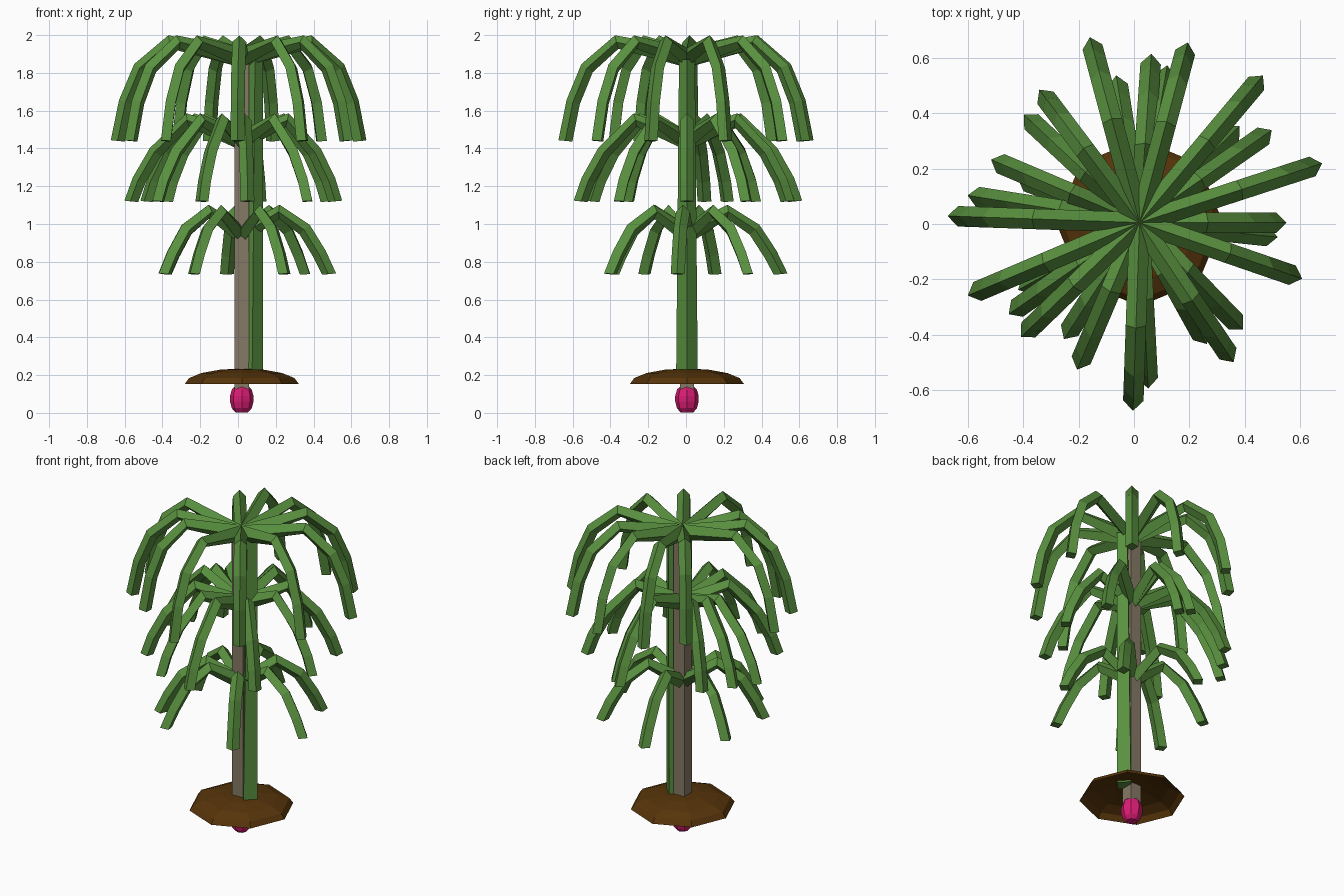
import bpy
import bmesh
import math
from mathutils import Vector

cube = bpy.data.objects.get("Cube")
if cube:
    bpy.data.objects.remove(cube, do_unlink=True)

CENTRE = Vector((0.02, 0.005, 0))


def material(name, rgb):
    mat = bpy.data.materials.new(name)
    mat.use_nodes = True
    mat.diffuse_color = (*rgb, 1)
    mat.node_tree.nodes["Principled BSDF"].inputs["Base Color"].default_value = (*rgb, 1)
    return mat


green = material("leaf green", (0.10, 0.28, 0.05))
brown = material("soil brown", (0.095, 0.035, 0.003))
grey = material("trunk grey brown", (0.24, 0.195, 0.13))
pink = material("bulb pink", (0.70, 0.012, 0.17))


def finish(name, bm, mat):
    bmesh.ops.recalc_face_normals(bm, faces=bm.faces[:])
    mesh = bpy.data.meshes.new(name)
    bm.to_mesh(mesh)
    bm.free()
    mesh.materials.append(mat)
    obj = bpy.data.objects.new(name, mesh)
    bpy.context.collection.objects.link(obj)


def loft(bm, rings, cap_start=True):
    """Skin a list of point rings, in order, with quads."""
    loops = [[bm.verts.new(p) for p in ring] for ring in rings]
    for a, b in zip(loops, loops[1:]):
        n = len(a)
        for i in range(n):
            bm.faces.new((a[i], a[(i + 1) % n], b[(i + 1) % n], b[i]))
    if cap_start:
        bm.faces.new(loops[0][::-1])
    bm.faces.new(loops[-1])


def ring(radius, z, sides, x=0.0, turn=0.0):
    angles = [turn + math.tau * i / sides for i in range(sides)]
    return [CENTRE + Vector((x + radius * math.cos(a), radius * math.sin(a), z))
            for a in angles]


def turned(name, profile, sides, mat, cap_start=True):
    bm = bmesh.new()
    loft(bm, [ring(r, z, sides) for r, z in profile], cap_start)
    finish(name, bm, mat)


def add_frond(bm, path, angle, reach, size=0.037):
    """Drooping diamond-section leaf along a path of (distance, height)."""
    out = Vector((math.cos(angle), math.sin(angle), 0))
    side = Vector((-out.y, out.x, 0))
    up = Vector((0, 0, 1))
    pts = [Vector((r * reach, z)) for r, z in path]
    rings = []
    for i, p in enumerate(pts):
        if i == 0:
            tangent = Vector((1, 0))
        elif i == len(pts) - 1:
            tangent = Vector((0.1, -1)).normalized()
        else:
            tangent = ((p - pts[i - 1]).normalized()
                       + (pts[i + 1] - p).normalized()).normalized()
        ridge = out * -tangent.y + up * tangent.x
        depth = size * (1.4 if i == 0 else 1)
        c = CENTRE + out * p.x + up * p.y
        rings.append([c + ridge * depth, c + side * size,
                      c - ridge * depth, c - side * size])
    loft(bm, rings)


# Trunk, square and running down through the soil
bm = bmesh.new()
half_diagonal = 0.038 * math.sqrt(2)
loft(bm, [ring(half_diagonal, z, 4, turn=math.pi / 4) for z in (0.12, 1.87)])
finish("trunk", bm, grey)

# Climbing stem on the side of the trunk
bm = bmesh.new()
loft(bm, [ring(r, z, 4, x=0.112 - r) for r, z in ((0.057, 0.22), (0.042, 1.87))])
finish("side_stem", bm, green)

# Shallow open soil dome
turned("soil_mound",
       [(0.302 * math.cos(a), 0.153 + 0.082 * math.sin(a))
        for a in (math.radians(22.5 * i) for i in range(4))] + [(0.004, 0.235)],
       8, brown, cap_start=False)

# Bulb under the trunk
turned("bulb", [(0.033, 0.002), (0.053, 0.025), (0.062, 0.06), (0.062, 0.09),
                (0.052, 0.125), (0.03, 0.145)], 8, pink)

# Three tiers of fronds: path, then (angle in degrees, reach)
tiers = {
    "top_fronds": (
        [(0, 1.88), (0.38, 1.963), (0.54, 1.825), (0.615, 1.645), (0.657, 1.44)],
        [(18, 1), (50, 1), (75, 0.97), (105, 1), (127, 0.86), (178, 1), (203, 0.97),
         (224, 0.85), (268, 0.98), (304, 0.87), (341, 0.89)]),
    "middle_fronds": (
        [(0, 1.44), (0.28, 1.55), (0.45, 1.38), (0.535, 1.23), (0.575, 1.12)],
        [(0, 0.86), (35, 0.95), (80, 0.94), (86, 1), (137, 0.93), (157, 0.95),
         (171, 1.03), (215, 0.94), (247, 0.94), (273, 0.98), (314, 0.87)]),
    "lower_fronds": (
        [(0, 0.94), (0.2, 1.065), (0.335, 0.97), (0.415, 0.84), (0.465, 0.735)],
        [(354, 1), (44, 1), (99, 1.08), (160, 0.93), (209, 1), (237, 1), (299, 1)]),
}
for name, (path, leaves) in tiers.items():
    bm = bmesh.new()
    for degrees, reach in leaves:
        add_frond(bm, path, math.radians(degrees), reach)
    finish(name, bm, green)
